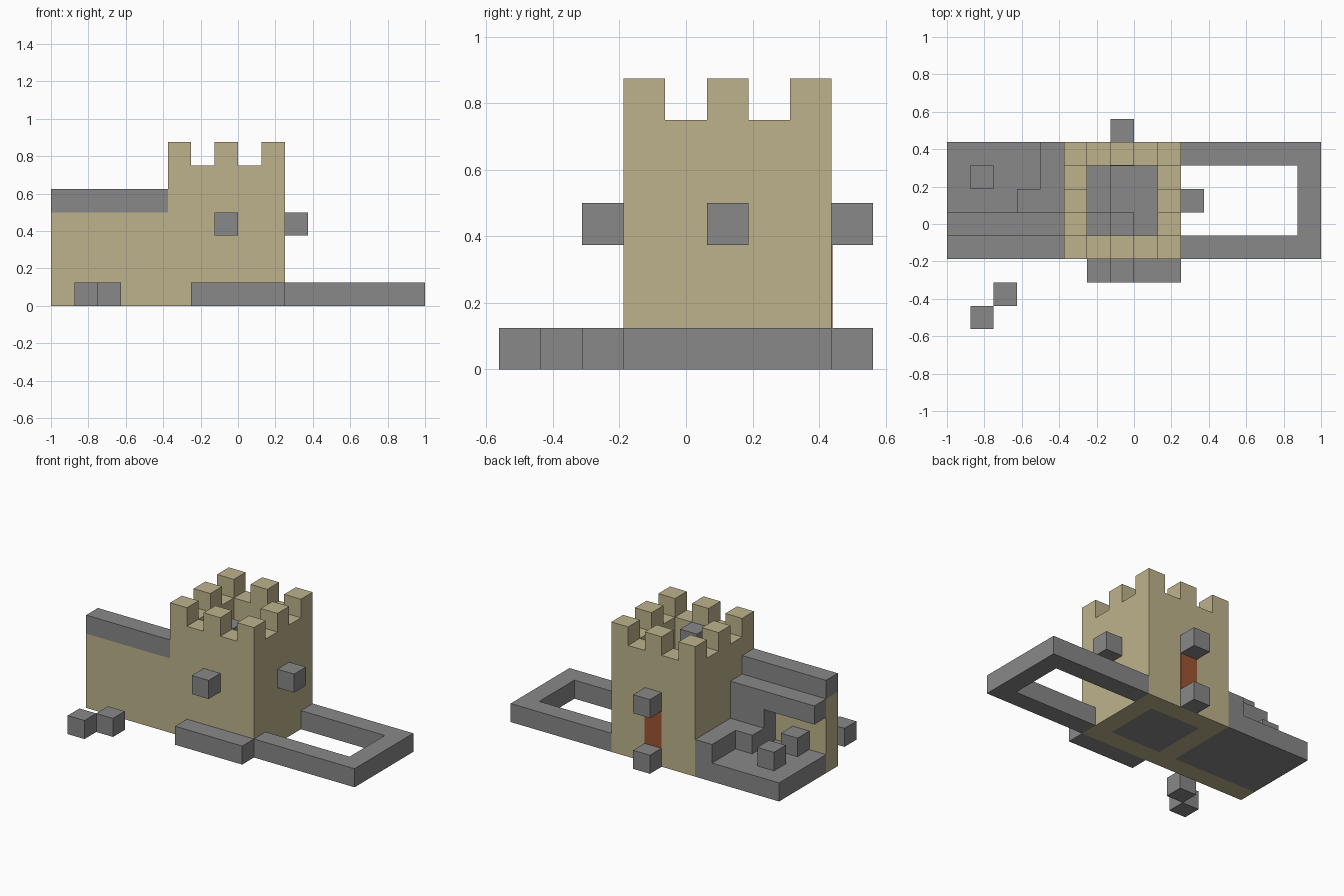
import bpy, bmesh
from mathutils import Vector

U = 0.125                          # one building block
ORIGIN = Vector((-1, -0.5625, 0))  # corner of the block grid

if "Cube" in bpy.data.objects:
    bpy.data.objects.remove(bpy.data.objects["Cube"])


def material(name, rgb):
    mat = bpy.data.materials.new(name)
    mat.use_nodes = True
    mat.diffuse_color = (*rgb, 1)
    bsdf = mat.node_tree.nodes["Principled BSDF"]
    bsdf.inputs["Base Color"].default_value = (*rgb, 1)
    bsdf.inputs["Roughness"].default_value = 0.9
    return mat


SAND = material("sandstone", (0.51, 0.45, 0.262))
STONE = material("grey stone", (0.246, 0.246, 0.246))
WOOD = material("red brown wood", (0.342, 0.091, 0.032))


def prism(name, outline, push, mat):
    """Extrude a flat outline, given in block units, along push."""
    bm = bmesh.new()
    face = bm.faces.new([bm.verts.new(ORIGIN + Vector(p) * U) for p in outline])
    moved = bmesh.ops.extrude_face_region(bm, geom=[face])["geom"]
    bmesh.ops.translate(bm, vec=Vector(push) * U,
                        verts=[g for g in moved if isinstance(g, bmesh.types.BMVert)])
    bmesh.ops.recalc_face_normals(bm, faces=bm.faces)
    mesh = bpy.data.meshes.new(name)
    bm.to_mesh(mesh)
    bm.free()
    mesh.materials.append(mat)
    obj = bpy.data.objects.new(name, mesh)
    bpy.context.collection.objects.link(obj)
    return obj


def slab(name, plan, z, height, mat):
    return prism(name, [(x, y, z) for x, y in plan], (0, 0, height), mat)


def box(name, lo, size, mat):
    (x, y, z), (w, d, h) = lo, size
    plan = [(x, y), (x + w, y), (x + w, y + d), (x, y + d)]
    return slab(name, plan, z, h, mat)


def battlement(start, end, low, high):
    """Wall outline with merlons on every other block."""
    pts = [(start, 0)]
    for i in range(start, end):
        top = high if i % 2 else low
        pts += [(i, top), (i + 1, top)]
    return pts + [(end, 0)]


# Tower: crenellated front and back walls, side walls between them
for side, y in (("front", 3), ("back", 7)):
    prism("tower_wall_" + side, [(x, y, z) for x, z in battlement(5, 10, 6, 7)],
          (0, 1, 0), SAND)
for side, x in (("left", 9), ("right", 5)):
    prism("tower_wall_" + side, [(x, y, z) for y, z in battlement(4, 7, 6, 7)],
          (1, 0, 0), SAND)
box("tower_floor", (6, 4, 0), (3, 3, 1), STONE)
box("door", (7, 6.98, 1), (1, 1.04, 2), WOOD)
box("door_step", (7, 8, 0), (1, 1, 1), STONE)

# Steps inside the tower
box("tower_landing", (6, 5, 3), (1, 2, 1), STONE)
for i in range(2):
    box("tower_step", (6 + i, 4, 4 + i), (1, 1, 1), STONE)

# Blocks standing out from the tower walls
for side, x, y in (("front", 7, 2), ("back", 7, 8), ("left", 10, 5)):
    box("wall_block_" + side, (x, y, 3), (1, 1, 1), STONE)

# Side wing: outer wall, cap, walkway, floor
box("wing_wall", (0, 3, 0), (5, 1, 4), SAND)
box("wing_wall_cap", (0, 3, 4), (5, 1, 1), STONE)
box("wing_walkway", (0, 4, 3), (5, 1, 1), STONE)
box("wing_floor", (0, 4, 0), (5, 4, 1), STONE)

# Stairs from the wing floor up to the walkway
slab("wing_lower_step", [(3, 5), (5, 5), (5, 8), (4, 8), (4, 6), (3, 6)], 1, 1, STONE)
box("wing_upper_step", (3, 4, 1), (2, 1, 2), STONE)
for y in (4, 6):
    box("wing_floor_block", (1, y, 1), (1, 1, 1), STONE)

# Low courtyard border and front bench
slab("courtyard_border", [(10, 3), (16, 3), (16, 8), (10, 8),
                          (10, 7), (15, 7), (15, 4), (10, 4)], 0, 1, STONE)
box("front_bench", (6, 2, 0), (4, 1, 1), STONE)

# Loose blocks on the ground
for i in range(2):
    box("loose_block", (1 + i, i, 0), (1, 1, 1), STONE)
